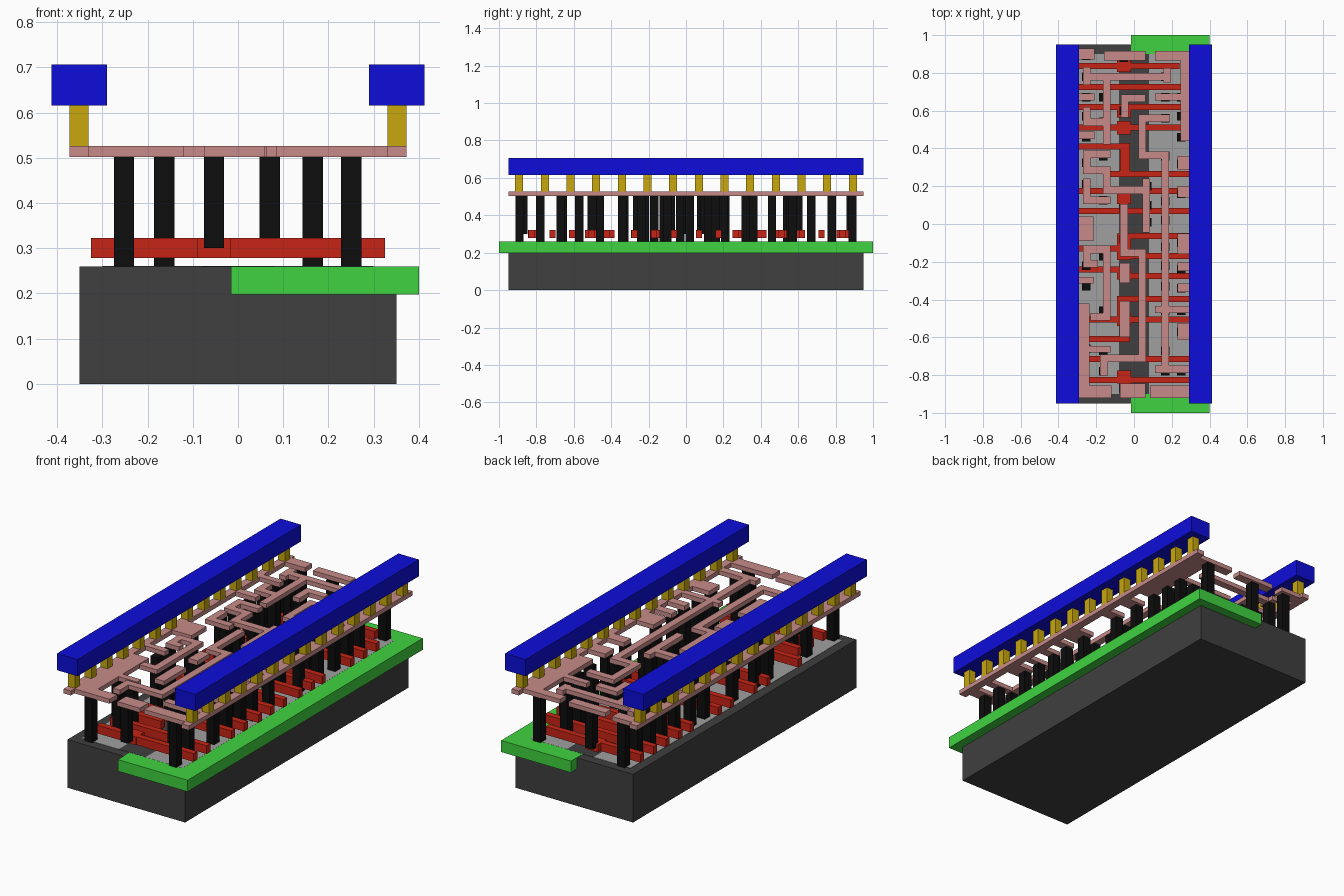
import bpy, bmesh
from mathutils import Matrix, Vector


def material(name, rgb):
    m = bpy.data.materials.new(name)
    m.diffuse_color = (*rgb, 1)
    return m


DARK = material("dark_grey", (0.05, 0.05, 0.05))
LIGHT = material("light_grey", (0.35, 0.35, 0.35))
GREEN = material("green", (0.05, 0.65, 0.05))
RED = material("red", (0.58, 0.018, 0.008))
BLACK = material("black", (0.004, 0.004, 0.004))
PINK = material("pink", (0.57, 0.26, 0.25))
GOLD = material("gold", (0.58, 0.39, 0.004))
BLUE = material("blue", (0.004, 0.004, 0.70))


def layer(name, rects, z0, z1, mat):
    """One object of boxes; each rect is (x0, x1, y0, y1)."""
    bm = bmesh.new()
    for x0, x1, y0, y1 in rects:
        centre = Vector(((x0 + x1) / 2, (y0 + y1) / 2, (z0 + z1) / 2))
        size = Matrix.Diagonal((abs(x1 - x0), abs(y1 - y0), z1 - z0, 1))
        bmesh.ops.create_cube(bm, size=1, matrix=Matrix.Translation(centre) @ size)
    me = bpy.data.meshes.new(name)
    bm.to_mesh(me)
    bm.free()
    me.materials.append(mat)
    ob = bpy.data.objects.new(name, me)
    bpy.context.collection.objects.link(ob)
    return ob


def trace(points, w=0.04):
    """Rects along a right-angled centreline."""
    h = w / 2
    return [(min(a[0], b[0]) - h, max(a[0], b[0]) + h,
             min(a[1], b[1]) - h, max(a[1], b[1]) + h)
            for a, b in zip(points, points[1:])]


def squares(x, ys, w=0.045):
    return [(x - w / 2, x + w / 2, y - w / 2, y + w / 2) for y in ys]


# Base block, well and active strips
layer("substrate", [(-0.35, 0.35, -0.95, 0.95)], 0, 0.259, DARK)
layer("well", [(-0.015, 0.40, -1, 1)], 0.198, 0.26, GREEN)
layer("active_strips", [(-0.30, -0.08, -0.9, 0.9), (0.08, 0.30, -0.9, 0.9)],
      0.24, 0.2605, LIGHT)
layer("base_middle", [(-0.08, 0.08, -0.9, 0.9)], 0.24, 0.2605, DARK)

# Red gate bars: (y, x start, x end)
gates = [
    (0.836, -0.325, 0.24), (0.725, -0.325, 0.325), (0.62, -0.325, 0.325),
    (0.51, -0.325, 0.325), (0.41, -0.325, -0.02), (0.265, -0.14, 0.325),
    (0.175, -0.325, 0.325), (0.07, -0.325, 0.325), (-0.063, -0.02, 0.325),
    (-0.17, -0.02, 0.325), (-0.13, -0.325, -0.07), (-0.24, -0.325, -0.07),
    (-0.275, -0.09, 0.325), (-0.397, -0.09, 0.325), (-0.505, -0.325, 0.325),
    (-0.61, -0.25, -0.02), (-0.714, -0.25, 0.325), (-0.825, -0.25, 0.325),
]
bars = [(x0, x1, y - 0.016, y + 0.016) for y, x0, x1 in gates]
links = [(-0.09, -0.015, y - 0.035, y + 0.035)
         for y in (0.84, 0.60, 0.51, 0.14, -0.26, -0.505, -0.81)]
links += [(-0.075, -0.02, 0.25, 0.43), (-0.09, -0.015, -0.19, -0.05),
          (-0.09, -0.05, -0.51, -0.39)]
layer("gate_bars", bars + links, 0.278, 0.322, RED)

# Black contact pillars
pillars = squares(-0.252, (0.89, 0.78, 0.67, 0.57, 0.46, 0.325, 0.21,
                           -0.03, -0.22, -0.33, -0.66, -0.89))
pillars += squares(-0.163, (0.67, 0.54, 0.36, 0.125, -0.17, -0.46, -0.67, -0.78))
pillars += squares(0.25, (0.89, 0.67, 0.57, 0.46, 0.32, 0.16, -0.1,
                          -0.24, -0.34, -0.46, -0.57, -0.78, -0.89))
pillars += squares(0.165, (0.78, 0.67, 0.56, 0.36, 0.12, 0.02, -0.12,
                           -0.22, -0.33, -0.46, -0.67, -0.78))
layer("contact_pillars", pillars, 0.255, 0.502, BLACK)
gate_pillars = squares(-0.053, (0.88, 0.60, 0.08, -0.08, -0.26, -0.505, -0.87))
gate_pillars += squares(0.07, (0.20, 0.10, 0.01))
layer("gate_pillars", gate_pillars, 0.30, 0.502, BLACK)

# Pink wiring: supply strips with inward tabs (y0, y1, inner x)
left_tabs = [(0.87, 0.93, -0.21), (0.655, 0.69, -0.21), (0.45, 0.49, -0.21),
             (-0.09, 0.04, -0.215), (-0.315, -0.28, -0.215),
             (-0.915, -0.42, -0.235), (-0.68, -0.645, -0.125), (-0.92, -0.855, -0.12)]
right_tabs = [(0.865, 0.915, 0.11), (0.44, 0.90, 0.245), (0.655, 0.69, 0.11),
              (0.285, 0.36, 0.23), (0.14, 0.20, 0.23), (-0.16, -0.05, 0.23),
              (-0.25, -0.205, 0.23), (-0.36, -0.315, 0.23), (-0.47, -0.435, 0.11),
              (-0.615, -0.525, 0.23), (-0.79, -0.75, 0.11), (-0.92, -0.855, 0.085)]
Z0, Z1 = 0.502, 0.526
layer("left_supply_strip", [(-0.373, -0.33, -0.95, 0.95)]
      + [(-0.34, x, a, b) for a, b, x in left_tabs], Z0, Z1, PINK)
layer("right_supply_strip", [(0.33, 0.373, -0.95, 0.95)]
      + [(x, 0.34, a, b) for a, b, x in right_tabs], Z0, Z1, PINK)

# Pink wiring: signal traces
paths = [
    [(-0.25, 0.81), (-0.25, 0.755)],
    [(-0.25, 0.78), (0.175, 0.78)],
    [(0.175, 0.805), (0.175, 0.77)],
    [(-0.145, 0.78), (-0.145, 0.44)],
    [(-0.25, 0.60), (-0.25, 0.54), (-0.145, 0.54)],
    [(0.04, 0.665), (-0.05, 0.665), (-0.05, 0.585)],
    [(0.17, 0.56), (0.043, 0.56), (0.043, 0.365), (0.165, 0.365), (0.165, -0.77)],
    [(-0.145, 0.37), (-0.25, 0.37), (-0.25, 0.285), (-0.145, 0.285),
     (-0.145, 0.18), (0.065, 0.18)],
    [(0.065, 0.22), (0.065, -0.025)],
    [(-0.25, 0.22), (-0.25, 0.125), (-0.145, 0.125)],
    [(-0.053, 0.085), (-0.053, -0.153), (0.043, -0.153), (0.043, -0.71),
     (-0.16, -0.71), (-0.16, -0.785)],
    [(-0.21, -0.21), (-0.25, -0.21), (-0.25, -0.135), (-0.145, -0.135),
     (-0.145, -0.49), (-0.21, -0.49)],
]
wires = [r for p in paths for r in trace(p)]
wires += trace([(-0.05, -0.235), (-0.05, -0.285)], 0.055)
wires += trace([(-0.05, -0.435), (-0.05, -0.57)], 0.055)
wires += [(-0.16, 0.06, 0.865, 0.915), (-0.075, 0.06, -0.92, -0.845)]
layer("signal_traces", wires, Z0, Z1, PINK)

# Gold posts and blue rails on both sides
for side, s in (("left", -1), ("right", 1)):
    ys = [-0.892 + i * 1.784 / 13 for i in range(14)]
    layer(side + "_posts", squares(s * 0.351, ys, 0.042), Z1, 0.616, GOLD)
    layer(side + "_rail", [(s * 0.351 - 0.061, s * 0.351 + 0.061, -0.95, 0.95)],
          0.616, 0.706, BLUE)
